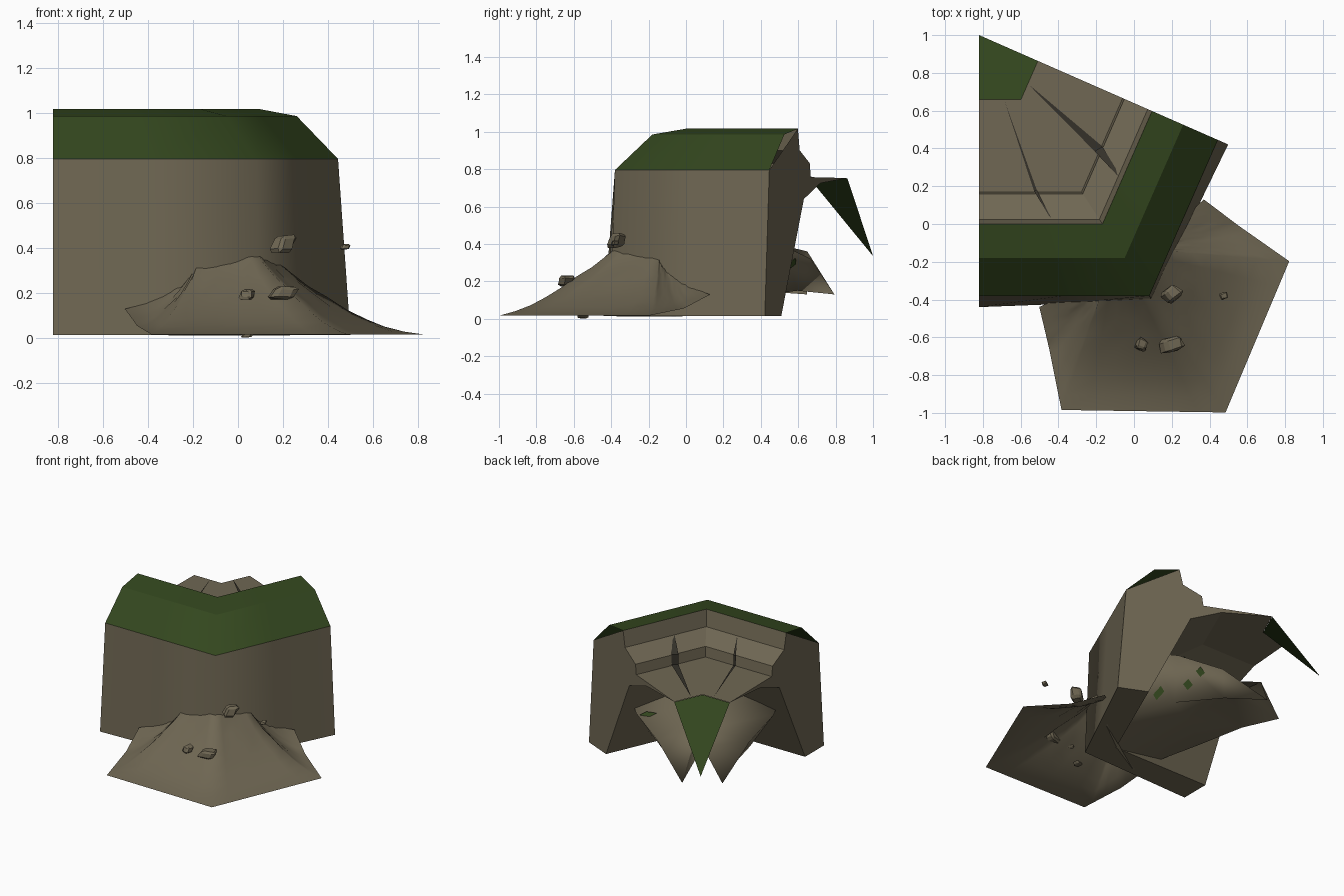
import bpy, bmesh, math, random
from mathutils import Vector

random.seed(4)
cube = bpy.data.objects.get("Cube")
if cube:
    bpy.data.objects.remove(cube)


def material(name, colour):
    m = bpy.data.materials.new(name)
    m.use_nodes = True
    m.diffuse_color = (*colour, 1)
    m.node_tree.nodes["Principled BSDF"].inputs["Base Color"].default_value = (*colour, 1)
    return m


STONE = material("brown stone", (0.16, 0.136, 0.087))
TURF = material("green turf", (0.033, 0.062, 0.013))
CRACK = material("dark crack", (0.035, 0.031, 0.023))

# The tile is a wedge that mirrors about a diagonal axis from its inner tip
TIP = Vector((-0.82, 1.0, 0))
HALF = math.radians(33.15)
AXIS = Vector((math.sin(HALF), -math.cos(HALF), 0))
SIDE = Vector((math.cos(HALF), math.sin(HALF), 0))


def place(s, t, z):
    """Point at s along the axis, t across it, and height z."""
    return TIP + AXIS * s + SIDE * t + Vector((0, 0, z))


def station(d, z, u, corner=None):
    """Profile point at u, from one cut end (-1) over the bend (0) to the other (1)."""
    bend = place((corner or d) / math.cos(HALF), 0, z)
    end = place(d * math.cos(HALF), math.copysign(d * math.sin(HALF), u), z)
    return bend.lerp(end, abs(u))


def finish(name, bm, mats):
    mesh = bpy.data.meshes.new(name)
    bm.to_mesh(mesh)
    bm.free()
    for m in mats:
        mesh.materials.append(m)
    ob = bpy.data.objects.new(name, mesh)
    bpy.context.collection.objects.link(ob)
    return ob


def face_up(bm):
    bm.normal_update()
    bmesh.ops.reverse_faces(bm, faces=[f for f in bm.faces if f.normal.z < 0])


# Cliff wall with turf cap, inner ledge, thin inner floor and closed ends
bm = bmesh.new()
outline = [(1.44, 0.015), (1.38, 0.795), (1.18, 0.985), (1.0, 1.016), (0.975, 0.9),
           (0.84, 0.83), (0.83, 0.757), (0.34, 0.752), (0.70, 0.725), (0.92, 0.64), (1.22, 0.015)]
spots = (-1, -0.5, 0, 0.5, 1)
rows = [[bm.verts.new(station(d, z, u, None if i else 1.405)) for u in spots]
        for i, (d, z) in enumerate(outline)]
for k, a in enumerate(rows):
    b = rows[(k + 1) % len(rows)]
    for i in range(len(spots) - 1):
        f = bm.faces.new((a[i], a[i + 1], b[i + 1], b[i]))
        f.smooth = k < 3
        f.material_index = int(k in (1, 2))
for row in rows[:4]:
    for a, b in zip(row, row[1:]):
        bm.edges.get((a, b)).smooth = False
# The turf overhangs the ends, so only the stone below it is capped
for e in (0, -1):
    bm.faces.new([rows[1][e]] + [r[e] for r in rows[3:]] + [rows[0][e]])
bmesh.ops.recalc_face_normals(bm, faces=bm.faces)
finish("cliff_wall", bm, [STONE, TURF])

# Drooping turf flap at the inner tip
bm = bmesh.new()
bm.faces.new([bm.verts.new(p) for p in (
    place(0, 0, 0.335), station(0.34, 0.75, -1), station(0.34, 0.75, 0), station(0.34, 0.75, 1))])
face_up(bm)
finish("turf_flap", bm, [TURF])

# Rubble heap outside the cliff: concave slopes from a short bent ridge to a pentagon edge
half_edge = [(1.379, 0.52, 0.13), (1.60, 0.60, 0.055), (1.90, 0.72, 0.017), (2.386, 0, 0.017)]
edge = [Vector(p) for p in half_edge + [(s, -t, z) for s, t, z in reversed(half_edge[:-1])]]
rim = [a.lerp(b, k / 6) for a, b in zip(edge, edge[1:]) for k in range(6)] + [edge[-1]]
bm = bmesh.new()
last = None
RINGS = 9
for j in range(RINGS + 1):
    r = j / RINGS
    ring = []
    for p in rim:
        ridge = Vector((1.5 - 0.1 * abs(p.y), 0.16 * p.y, 0.48 - 0.06 * abs(p.y)))
        q = ridge.lerp(p, r)
        q.z = p.z + (ridge.z - p.z) * (1 - r) ** (1.4 + 0.35 * abs(p.y))
        if j < RINGS:
            q.z += random.uniform(-0.012, 0.012) * (1 - r)
        ring.append(bm.verts.new(place(*q)))
    for i in range(len(ring) - 1):
        if last:
            bm.faces.new((last[i], last[i + 1], ring[i + 1], ring[i]))
    last = ring
face_up(bm)
for f in bm.faces:
    f.smooth = True
finish("outer_mound", bm, [STONE])

# Two-pronged rock tongue beneath the floor: top centre, top side, low side, low centre
sections = [((1.2, 0, 0.5), (1.05, 0.5, 0.42), (1.43, 0.32, 0.012), (1.45, 0, 0.012)),
            ((0.85, 0, 0.46), (0.87, 0.46, 0.39), (0.95, 0.3, 0.12), (0.95, 0, 0.16)),
            ((0.62, 0, 0.40), (0.60, 0.31, 0.32), (0.62, 0.21, 0.15), (0.62, 0, 0.29)),
            ((0.42, 0, 0.36), (0.335, 0.135, 0.13), (0.335, 0.135, 0.13), (0.42, 0, 0.36))]
bm = bmesh.new()
loops = []
for sec in sections:
    ring = list(sec) + [(s, -t, z) for s, t, z in (sec[2], sec[1])]
    loops.append([bm.verts.new(place(*p)) for p in ring])
coords = [[v.co.copy() for v in ring] for ring in loops]
for a, b in zip(loops, loops[1:]):
    for i in range(6):
        k = (i + 1) % 6
        bm.faces.new((a[i], a[k], b[k], b[i])).smooth = True
bm.faces.new(loops[0])
bmesh.ops.remove_doubles(bm, verts=bm.verts, dist=0.001)
bmesh.ops.recalc_face_normals(bm, faces=bm.faces)
finish("inner_mound", bm, [STONE])

# Small turf patches lying on the tongue (section, column, position in that face)
bm = bmesh.new()
for i, j, u, v in ((1, 1, 0.25, 0.6), (1, 1, 0.5, 0.25), (0, 1, 0.7, 0.7), (1, 0, 0.1, 0.85)):
    def on_face(du, dv):
        a = coords[i][j].lerp(coords[i][j + 1], v + dv)
        b = coords[i + 1][j].lerp(coords[i + 1][j + 1], v + dv)
        return a.lerp(b, u + du)
    pts = [on_face(*o) for o in ((-0.1, 0), (0, -0.13), (0.1, 0), (0, 0.13))]
    lift = (pts[2] - pts[0]).cross(pts[3] - pts[1]).normalized() * 0.007
    if (lift.z > 0) != (j == 0):
        lift = -lift
        pts.reverse()
    bm.faces.new([bm.verts.new(p + lift) for p in pts])
finish("turf_patches", bm, [TURF])

# Tapering cracks over the floor, ledge and inner rim
for name, sign, width in (("left_crack", 1, 0.024), ("right_crack", -1, 0.008)):
    bm = bmesh.new()
    last = None
    for s, t, z, w in ((0.375, 0.08, 0.758, 0.05), (0.85, 0.2, 0.764, 1),
                       (0.85, 0.2, 0.838, 1), (1.045, 0.214, 0.905, 0.15)):
        pair = [bm.verts.new(place(s, sign * t + k * w * width, z)) for k in (-1, 1)]
        if last:
            bm.faces.new((last[0], last[1], pair[1], pair[0]))
        last = pair
    face_up(bm)
    finish(name, bm, [CRACK])

# Loose rocks, as squashed and jittered low-sided stones
rocks = [((0.20, -0.37, 0.42), (0.055, 0.05, 0.05), 0.7),
         ((0.20, -0.64, 0.20), (0.066, 0.05, 0.036), 0.3),
         ((0.04, -0.64, 0.195), (0.036, 0.036, 0.028), 1.2),
         ((0.475, -0.38, 0.405), (0.022, 0.022, 0.016), 0.4),
         ((0.04, -0.55, 0.012), (0.03, 0.036, 0.012), 0.0)]
for n, (centre, size, turn) in enumerate(rocks, 1):
    bm = bmesh.new()
    bmesh.ops.create_cube(bm, size=1.5)
    bmesh.ops.bevel(bm, geom=bm.edges[:], offset=0.3, segments=1, affect='EDGES')
    for v in bm.verts:
        v.co *= random.uniform(0.85, 1.15)
        v.co.x += 0.35 * v.co.z
    ob = finish("rock_%d" % n, bm, [STONE])
    ob.location, ob.scale = centre, size
    ob.rotation_euler = (0, 0, turn)
